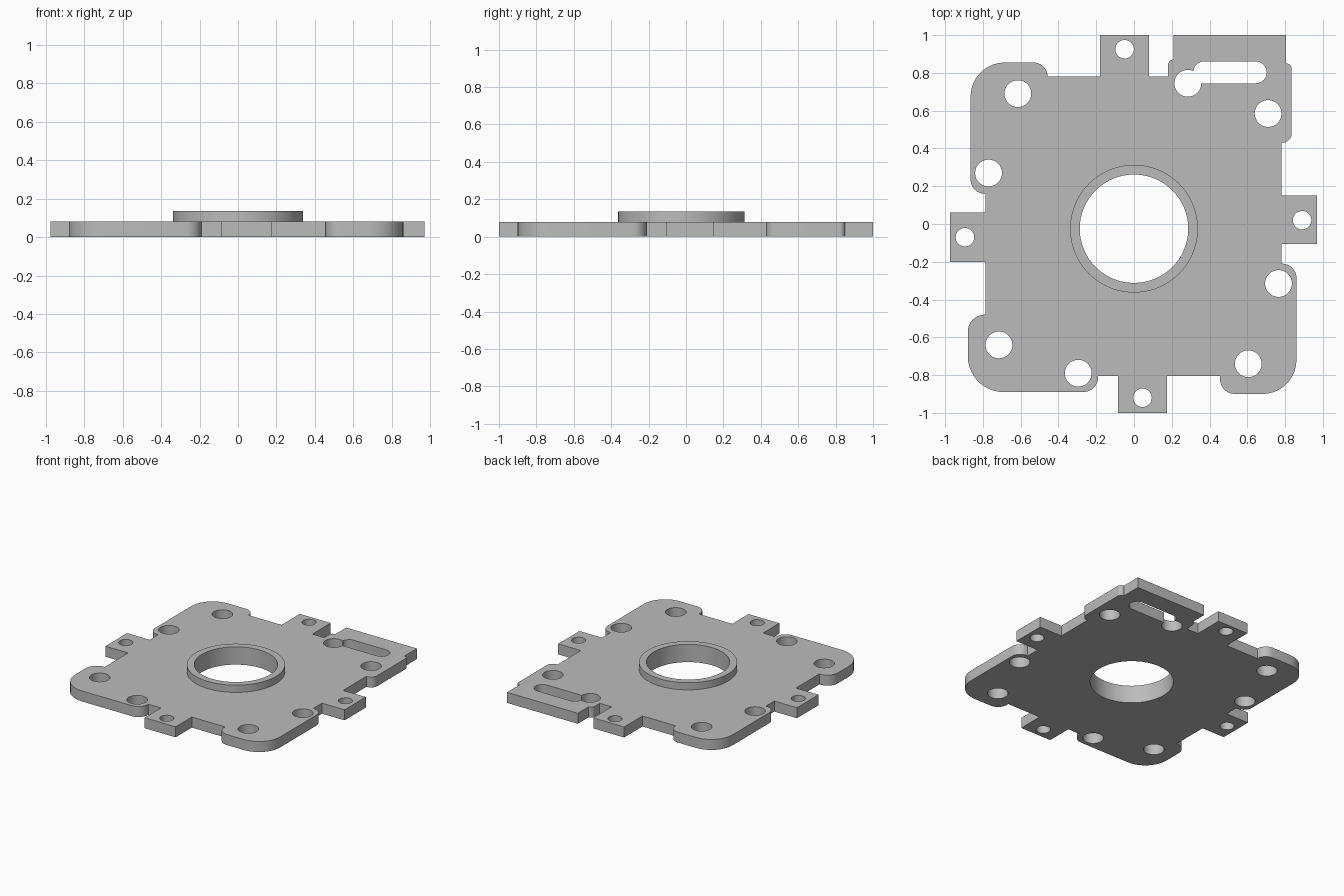
import bpy, bmesh
from math import cos, sin, radians, tau
from mathutils import Vector

if "Cube" in bpy.data.objects:
    bpy.data.objects.remove(bpy.data.objects["Cube"], do_unlink=True)

metal = bpy.data.materials.new("grey metal")
metal.use_nodes = True
GREY = (0.5, 0.5, 0.5, 1)
metal.diffuse_color = GREY
metal.node_tree.nodes["Principled BSDF"].inputs["Base Color"].default_value = GREY


def arc(x, y, r, start, end, steps=12):
    angles = [radians(start + (end - start) * i / steps) for i in range(steps + 1)]
    return [(x + r * cos(a), y + r * sin(a)) for a in angles]


def circle(x, y, r, sides=48):
    return [(x + r * cos(tau * i / sides), y + r * sin(tau * i / sides)) for i in range(sides)]


def fillet(corners, steps=10):
    """Round each right-angled corner (x, y[, radius]) of an outline."""
    path = []
    for i, c in enumerate(corners):
        p = Vector(c[:2])
        if len(c) == 2:
            path.append(p)
            continue
        a = (Vector(corners[i - 1][:2]) - p).normalized() * c[2]
        b = (Vector(corners[(i + 1) % len(corners)][:2]) - p).normalized() * c[2]
        for k in range(steps + 1):
            t = radians(90 * k / steps)
            path.append(p + a + b - b * cos(t) - a * sin(t))
    return path


def slab(name, loops, bottom, top):
    """Extrude an outline with holes between two heights."""
    curve = bpy.data.curves.new(name, "CURVE")
    curve.dimensions = "2D"
    curve.fill_mode = "BOTH"
    curve.extrude = (top - bottom) / 2
    for loop in loops:
        spline = curve.splines.new("POLY")
        spline.points.add(len(loop) - 1)
        for point, (x, y) in zip(spline.points, loop):
            point.co = (x, y, 0, 1)
        spline.use_cyclic_u = True
    source = bpy.data.objects.new(name + " curve", curve)
    bpy.context.collection.objects.link(source)
    graph = bpy.context.evaluated_depsgraph_get()
    mesh = bpy.data.meshes.new_from_object(source.evaluated_get(graph))
    bpy.data.objects.remove(source, do_unlink=True)
    bpy.data.curves.remove(curve)

    # Weld caps to walls
    bm = bmesh.new()
    bm.from_mesh(mesh)
    bmesh.ops.remove_doubles(bm, verts=bm.verts, dist=0.0001)
    bmesh.ops.translate(bm, verts=bm.verts, vec=(0, 0, (top + bottom) / 2))
    bmesh.ops.recalc_face_normals(bm, faces=bm.faces)
    bm.to_mesh(mesh)
    bm.free()
    mesh.materials.clear()
    mesh.materials.append(metal)
    obj = bpy.data.objects.new(name, mesh)
    bpy.context.collection.objects.link(obj)
    bpy.ops.object.select_all(action="DESELECT")
    obj.select_set(True)
    bpy.context.view_layer.objects.active = obj
    bpy.ops.object.shade_smooth_by_angle(angle=radians(30))
    return obj


# Core edges, shared by the tabs and corner lobes
L, R, F, B = -0.785, 0.78, -0.805, 0.78
END = 0.08
outline = fillet([
    # front left lobe
    (L, -0.48), (-0.88, -0.48, 0.09), (-0.88, -0.89, 0.19), (-0.19, -0.89, END), (-0.19, F),
    # front tab
    (-0.085, F), (-0.085, -1), (0.175, -1), (0.175, F),
    # front right lobe
    (0.455, F), (0.455, -0.9, END), (0.86, -0.9, 0.18), (0.86, -0.21, 0.075), (R, -0.21),
    # right tab
    (R, -0.105), (0.97, -0.105), (0.97, 0.15), (R, 0.15),
    # back right lobe with square extension
    (R, 0.43), (0.835, 0.43, 0.05), (0.835, 0.85, 0.029), (0.805, 0.85),
    (0.805, 1), (0.21, 1), (0.21, 0.87), (0.18, 0.87, 0.029), (0.18, B),
    # back tab
    (0.08, B), (0.08, 1), (-0.18, 1), (-0.18, B),
    # back left lobe
    (-0.457, B), (-0.457, 0.855, 0.075), (-0.865, 0.855, 0.18), (-0.865, 0.16, 0.075), (L, 0.16),
    # left tab
    (L, 0.06), (-0.975, 0.06), (-0.975, -0.2), (L, -0.2),
])

# Screw holes in the lobes and the tabs
lobe_holes = [(-0.615, 0.69), (-0.77, 0.27), (0.71, 0.585), (0.765, -0.315),
              (0.605, -0.74), (-0.295, -0.79), (-0.715, -0.64)]
tab_holes = [(-0.05, 0.925), (0.89, 0.02), (0.045, -0.92), (-0.895, -0.07)]
holes = [circle(x, y, 0.071) for x, y in lobe_holes]
holes += [circle(x, y, 0.049) for x, y in tab_holes]

# Slot running into a round hole
slot = (arc(0.645, 0.803, 0.058, -90, 90)
        + arc(0.372, 0.803, 0.058, 90, 173)
        + arc(0.285, 0.745, 0.071, 66, 360, 36))

# Plate and the raised collar around the central bore
CENTRE = (0, -0.025)
bore = circle(*CENTRE, 0.287, 96)
slab("base_plate", [outline, slot, bore] + holes, 0, 0.08)
slab("centre_collar", [circle(*CENTRE, 0.338, 96), bore], 0.08, 0.135)
